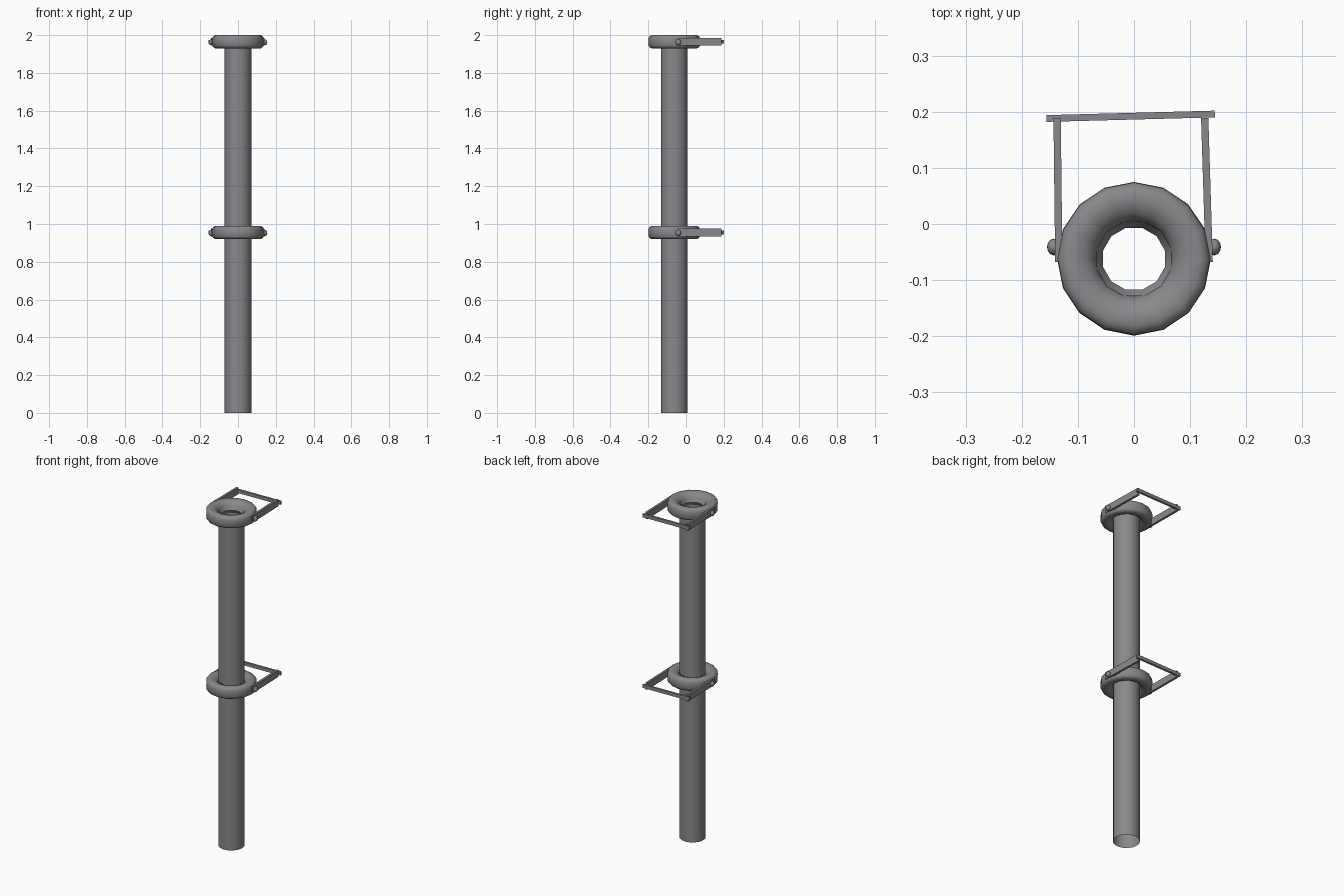
import bpy, bmesh, math
from mathutils import Vector, Matrix

if "Cube" in bpy.data.objects:
    bpy.data.objects.remove(bpy.data.objects["Cube"])

CY = -0.062  # y of the pipe axis

metal = bpy.data.materials.new("dark_metal")
metal.diffuse_color = (0.25, 0.25, 0.26, 1)
metal.use_nodes = True
metal.node_tree.nodes["Principled BSDF"].inputs["Base Color"].default_value = metal.diffuse_color


def finish(bm, name, smooth=True, angle=40):
    bmesh.ops.recalc_face_normals(bm, faces=bm.faces)
    me = bpy.data.meshes.new(name)
    bm.to_mesh(me)
    bm.free()
    me.materials.append(metal)
    ob = bpy.data.objects.new(name, me)
    bpy.context.collection.objects.link(ob)
    if smooth:
        bpy.ops.object.select_all(action='DESELECT')
        ob.select_set(True)
        bpy.context.view_layer.objects.active = ob
        bpy.ops.object.shade_smooth_by_angle(angle=math.radians(angle))
    return ob


def revolve(name, profile, z, sides, closed, angle=40, turn=0.0):
    """Spin a list of (radius, height) points around the pipe axis."""
    bm = bmesh.new()
    rings = []
    for i in range(sides):
        a = 2 * math.pi * (i + turn) / sides
        rings.append([bm.verts.new((r * math.cos(a), CY + r * math.sin(a), z + h))
                      for r, h in profile])
    n = len(profile)
    for i in range(sides):
        a, b = rings[i], rings[(i + 1) % sides]
        for j in range(n if closed else n - 1):
            k = (j + 1) % n
            bm.faces.new((a[j], b[j], b[k], a[k]))
    return finish(bm, name, True, angle)


def bar(name, p, q, width, height):
    """Rectangular bar from p to q, lying in the horizontal plane."""
    p, q = Vector(p), Vector(q)
    d = q - p
    bm = bmesh.new()
    bmesh.ops.create_cube(bm, size=1, matrix=Matrix.Translation((p + q) / 2)
                          @ Matrix.Rotation(math.atan2(d.y, d.x), 4, 'Z')
                          @ Matrix.Diagonal((d.length, width, height, 1)))
    return finish(bm, name, False)


# Squarish collar cross-section with rounded corners
ring_profile = [(0.136, -0.02), (0.137, 0), (0.136, 0.02), (0.131, 0.029), (0.12, 0.035),
                (0.1, 0.034), (0.082, 0.026), (0.071, 0.012), (0.067, 0),
                (0.071, -0.012), (0.082, -0.026), (0.1, -0.034), (0.12, -0.035), (0.131, -0.029)]

for label, zc, z0 in (("lower", 0.955, 0.0), ("upper", 1.965, 0.975)):
    # Open pipe section ending inside its collar
    revolve(label + "_pipe", [(0.071, 0), (0.071, zc - z0)], z0, 16, False)
    # Collar ring and the narrow lip inside its hole
    revolve(label + "_collar", ring_profile, zc, 16, True, 60)
    revolve(label + "_inner_lip", [(0.069, 0.012), (0.057, -0.01), (0.069, -0.03)],
            zc, 12, False, 30, 0.5)
    # Handle arms and pivot bolts
    for side, s in (("left", -1), ("right", 1)):
        x_end = -0.137 if s < 0 else 0.126
        bar(f"{label}_{side}_handle_arm", (s * 0.134, -0.068, zc),
            (x_end, 0.189, zc), 0.013, 0.04)
        bm = bmesh.new()
        bmesh.ops.create_uvsphere(bm, u_segments=12, v_segments=8, radius=1,
                                  matrix=Matrix.Translation((s * 0.143, -0.041, zc - 0.003))
                                  @ Matrix.Diagonal((0.012, 0.015, 0.016, 1)))
        finish(bm, f"{label}_{side}_bolt")
    # Handle crossbar
    bar(label + "_handle_grip", (-0.156, 0.188, zc), (0.144, 0.196, zc), 0.012, 0.02)
